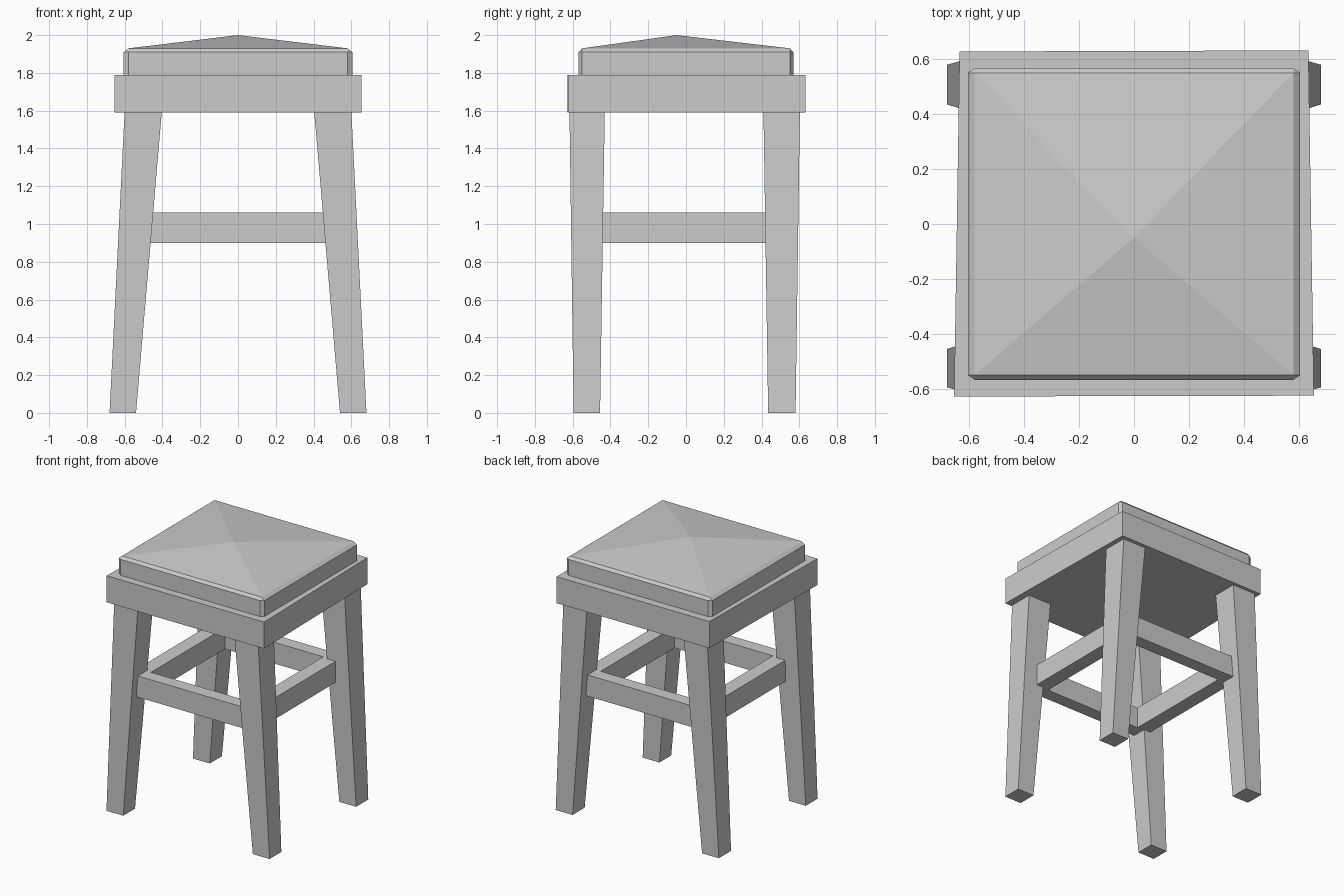
import bpy

cube = bpy.data.objects.get("Cube")
if cube:
    bpy.data.objects.remove(cube, do_unlink=True)

grey = bpy.data.materials.new("plain_grey")
grey.use_nodes = True
colour = (0.6, 0.6, 0.6, 1)
grey.diffuse_color = colour
grey.node_tree.nodes["Principled BSDF"].inputs["Base Color"].default_value = colour


def add_mesh(name, verts, faces):
    mesh = bpy.data.meshes.new(name)
    mesh.from_pydata(verts, [], faces)
    mesh.materials.append(grey)
    obj = bpy.data.objects.new(name, mesh)
    bpy.context.collection.objects.link(obj)
    return obj


def rect(x0, x1, y0, y1, z):
    """Counter-clockwise rectangle at one height."""
    x0, x1 = sorted((x0, x1))
    y0, y1 = sorted((y0, y1))
    return [(x0, y0, z), (x1, y0, z), (x1, y1, z), (x0, y1, z)]


def loft(name, bottom, top):
    """Closed solid between two outlines with equal point counts."""
    n = len(bottom)
    sides = [(i, (i + 1) % n, n + (i + 1) % n, n + i) for i in range(n)]
    caps = [tuple(reversed(range(n))), tuple(range(n, 2 * n))]
    return add_mesh(name, bottom + top, sides + caps)


def box(name, x0, x1, y0, y1, z0, z1):
    return loft(name, rect(x0, x1, y0, y1, z0), rect(x0, x1, y0, y1, z1))


# Seat frame, a little narrower at the back
frame_low, frame_high = 1.59, 1.79
outline = [(-0.655, -0.628), (0.655, -0.625), (0.635, 0.632), (-0.635, 0.628)]
loft("seat_frame", [(x, y, frame_low) for x, y in outline],
     [(x, y, frame_high) for x, y in outline])

# Splayed tapering legs
for side, sx in (("left", 1), ("right", -1)):
    loft("front_leg_" + side,
         rect(sx * 0.54, sx * 0.68, -0.595, -0.455, 0),
         rect(sx * 0.403, sx * 0.6, -0.617, -0.43, 1.6))
    loft("back_leg_" + side,
         rect(sx * 0.54, sx * 0.68, 0.435, 0.58, 0),
         rect(sx * 0.403, sx * 0.6, 0.41, 0.603, 1.6))

# Rails between the legs
rail_low, rail_high = 0.9, 1.06
box("front_rail", -0.48, 0.48, -0.55, -0.45, rail_low, rail_high)
box("back_rail", -0.48, 0.48, 0.43, 0.53, rail_low, rail_high)
for side, sx in (("left", 1), ("right", -1)):
    box("side_rail_" + side, sx * 0.41, sx * 0.52, -0.46, 0.45,
        rail_low, rail_high)

# Cushion: cut corners, chamfered rim, shallow pyramid top
ox, oy, ix, iy = 0.605, 0.568, 0.58, 0.55
octagon = [(-ix, -oy), (ix, -oy), (ox, -iy), (ox, iy),
           (ix, oy), (-ix, oy), (-ox, iy), (-ox, -iy)]
verts = [(x, y, z) for z in (frame_high - 0.01, 1.91) for x, y in octagon]
verts += rect(-ix, ix, -iy, iy, 1.93) + [(0, -0.05, 2.0)]
faces = [tuple(reversed(range(8)))]
faces += [(i, (i + 1) % 8, 8 + (i + 1) % 8, 8 + i) for i in range(8)]
for k in range(4):
    a, b = 16 + k, 16 + (k + 1) % 4
    e = 8 + 2 * k
    corner = 8 + (2 * k + 2) % 8
    faces += [(e, e + 1, b, a), (e + 1, corner, b), (a, b, 20)]
add_mesh("cushion", verts, faces)
